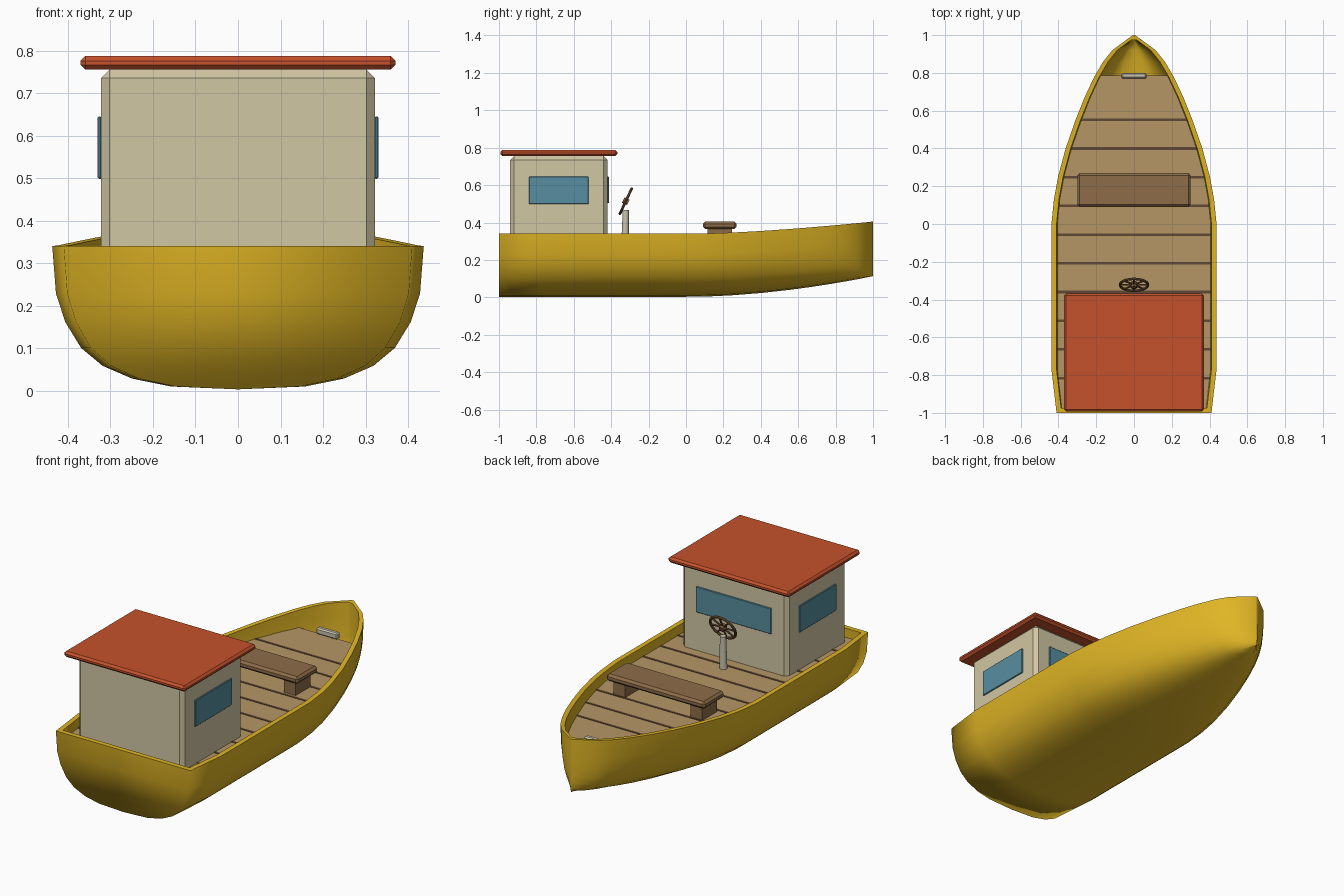
import bpy, bmesh, math
from mathutils import Matrix, Vector

if "Cube" in bpy.data.objects:
    bpy.data.objects.remove(bpy.data.objects["Cube"], do_unlink=True)


def material(name, r, g, b):
    m = bpy.data.materials.new(name)
    m.use_nodes = True
    m.diffuse_color = (r, g, b, 1)
    node = next(n for n in m.node_tree.nodes if n.type == 'BSDF_PRINCIPLED')
    node.inputs["Base Color"].default_value = (r, g, b, 1)
    return m


YELLOW = material("hull yellow", 0.74, 0.46, 0.018)
CREAM = material("cabin cream", 0.64, 0.57, 0.37)
RED = material("roof red", 0.56, 0.084, 0.025)
GLASS = material("window blue", 0.095, 0.27, 0.35)
PLANK = material("deck tan", 0.46, 0.305, 0.13)
GROOVE = material("groove brown", 0.12, 0.066, 0.035)
WOOD = material("bench brown", 0.27, 0.15, 0.065)
DARK_WOOD = material("wheel brown", 0.21, 0.105, 0.045)
METAL = material("fitting grey", 0.58, 0.55, 0.43)


def finish(bm, name, mat):
    bmesh.ops.recalc_face_normals(bm, faces=bm.faces)
    mesh = bpy.data.meshes.new(name)
    bm.to_mesh(mesh)
    bm.free()
    mesh.materials.append(mat)
    ob = bpy.data.objects.new(name, mesh)
    bpy.context.scene.collection.objects.link(ob)
    return ob


def box(name, mat, lo, hi, bevel=0):
    """Box between two corners, with optional chamfered edges."""
    lo, hi = Vector(lo), Vector(hi)
    bm = bmesh.new()
    bmesh.ops.create_cube(bm, size=1, matrix=Matrix.Translation((lo + hi) / 2)
                          @ Matrix.Diagonal((*(hi - lo), 1)))
    if bevel:
        bmesh.ops.bevel(bm, geom=bm.edges[:], offset=bevel, segments=1, affect='EDGES')
    return finish(bm, name, mat)


# Hull lines: half width by station, sheer height, keel height
STATIONS = [(-1, .41), (-.77, .437), (-.5, .437), (-.25, .437), (0, .437),
            (.13, .424), (.25, .402), (.4, .362), (.55, .31), (.67, .262),
            (.78, .21), (.86, .163), (.92, .115), (1, .006)]
SECTION = [(1, 1), (.98, .67), (.93, .47), (.845, .29), (.73, .165),
           (.57, .075), (.36, .02), (0, 0)]
DECK_Z = .29
WALL = .027


def half_width(y):
    for (y0, w0), (y1, w1) in zip(STATIONS, STATIONS[1:]):
        if y <= y1:
            return w0 + (w1 - w0) * (y - y0) / (y1 - y0)
    return STATIONS[-1][1]


def sheer(y):
    return .34 + .065 * max(0, (y - .05) / .95) ** 1.5


def keel(y):
    return .003 + .11 * max(0, (y - .02) / .98) ** 1.8


def shell(bm, inset):
    """Loft the sections, closing both ends with strips; return the sections."""
    rings = []
    for y, _ in STATIONS:
        y = max(-1 + inset, min(1 - inset, y))
        w = max(.004, half_width(y) - inset)
        k, s = keel(y) + inset, sheer(y)
        right = [(w * fx, y, k + (s - k) * fz) for fx, fz in SECTION]
        left = [(-x, yy, z) for x, yy, z in reversed(right[:-1])]
        rings.append([bm.verts.new(p) for p in right + left])
    for a, b in zip(rings, rings[1:]):
        for i in range(len(a) - 1):
            bm.faces.new((a[i], a[i + 1], b[i + 1], b[i]))
    for r in (rings[0], rings[-1]):
        n = len(r) - 1
        for i in range(n // 2 - 1):
            bm.faces.new((r[i], r[i + 1], r[n - i - 1], r[n - i]))
        m = n // 2
        bm.faces.new((r[m - 1], r[m], r[m + 1]))
    return rings


# Hull: outer and inner skins joined by the gunwale
bm = bmesh.new()
outer, inner = shell(bm, 0), shell(bm, WALL)
rim = []
for side in (0, -1):
    for j in range(len(outer) - 1):
        rim.append(bm.faces.new((outer[j][side], outer[j + 1][side],
                                 inner[j + 1][side], inner[j][side])))
for end in (0, -1):
    rim.append(bm.faces.new((outer[end][0], outer[end][-1], inner[end][-1], inner[end][0])))
for f in bm.faces:
    f.smooth = True
for f in rim:
    for e in f.edges:
        e.smooth = any(g not in rim for g in e.link_faces) is False
finish(bm, "hull", YELLOW)

# Deck with plank grooves
bm = bmesh.new()
ys = [-.98] + [y for y, _ in STATIONS if -.98 < y < .78] + [.785]
outline = [(half_width(y) - .02, y) for y in ys]
outline += [(-x, y) for x, y in reversed(outline)]
face = bm.faces.new([bm.verts.new((x, y, DECK_Z)) for x, y in outline])
ext = bmesh.ops.extrude_face_region(bm, geom=[face])
bmesh.ops.translate(bm, vec=(0, 0, -.02),
                    verts=[v for v in ext["geom"] if isinstance(v, bmesh.types.BMVert)])
finish(bm, "deck", PLANK)
for i in range(10):
    y = .552 - .152 * i
    w = half_width(y) - .022
    box(f"deck_groove_{i + 1}", GROOVE, (-w, y - .007, DECK_Z - .003), (w, y + .007, DECK_Z + .002))

# Cabin, roof and windows
box("cabin", CREAM, (-.322, -.94, DECK_Z - .02), (.322, -.42, .755), .02)
box("roof", RED, (-.37, -.993, .755), (.37, -.367, .787), .011)
box("front_window", GLASS, (-.23, -.421, .503), (.23, -.412, .645), .003)
for side, name in ((1, "left"), (-1, "right")):
    x0, x1 = sorted((side * .321, side * .33))
    box(name + "_window", GLASS, (x0, -.84, .498), (x1, -.52, .645), .003)

# Bench
box("bench_seat", WOOD, (-.3, .09, .365), (.3, .27, .405), .012)
for side, name in ((1, "left"), (-1, "right")):
    box(name + "_bench_leg", WOOD, (side * .235 - .035, .115, DECK_Z),
        (side * .235 + .035, .245, .367))

# Bow cleat
box("bow_cleat", METAL, (-.065, .77, DECK_Z), (.065, .8, .325), .007)


def smooth(ob):
    bpy.ops.object.select_all(action='DESELECT')
    ob.select_set(True)
    bpy.context.view_layer.objects.active = ob
    bpy.ops.object.shade_smooth_by_angle(angle=math.radians(40))


def rod(bm, a, b, r0, r1, sides=10):
    a, b = Vector(a), Vector(b)
    turn = (b - a).to_track_quat('Z', 'Y').to_matrix().to_4x4()
    bmesh.ops.create_cone(bm, cap_ends=True, segments=sides, radius1=r0, radius2=r1,
                          depth=(b - a).length, matrix=Matrix.Translation((a + b) / 2) @ turn)


# Steering post
bm = bmesh.new()
rod(bm, (0, -.326, DECK_Z), (0, -.322, .468), .02, .016, 16)
smooth(finish(bm, "steering_post", METAL))

# Steering wheel: rim, spokes and hub, leaning forward
RADIUS, TUBE, SEG, TUBE_SEG = .074, .007, 32, 8
bm = bmesh.new()
rings = []
for i in range(SEG):
    a = math.tau * i / SEG
    ring = []
    for j in range(TUBE_SEG):
        b = math.tau * j / TUBE_SEG
        r = RADIUS + TUBE * math.cos(b)
        ring.append(bm.verts.new((r * math.cos(a), r * math.sin(a), TUBE * math.sin(b))))
    rings.append(ring)
for i in range(SEG):
    p, q = rings[i], rings[(i + 1) % SEG]
    for j in range(TUBE_SEG):
        k = (j + 1) % TUBE_SEG
        bm.faces.new((p[j], q[j], q[k], p[k]))
for i in range(8):
    a = math.tau * i / 8
    rod(bm, (0, 0, 0), (RADIUS * math.cos(a), RADIUS * math.sin(a), 0), .005, .005, 8)
rod(bm, (0, 0, -.015), (0, 0, .015), .016, .016, 12)
wheel_turn = Matrix.Rotation(math.radians(90 - 25), 4, 'X')
bmesh.ops.transform(bm, matrix=Matrix.Translation((0, -.322, .514)) @ wheel_turn, verts=bm.verts)
smooth(finish(bm, "steering_wheel", DARK_WOOD))
